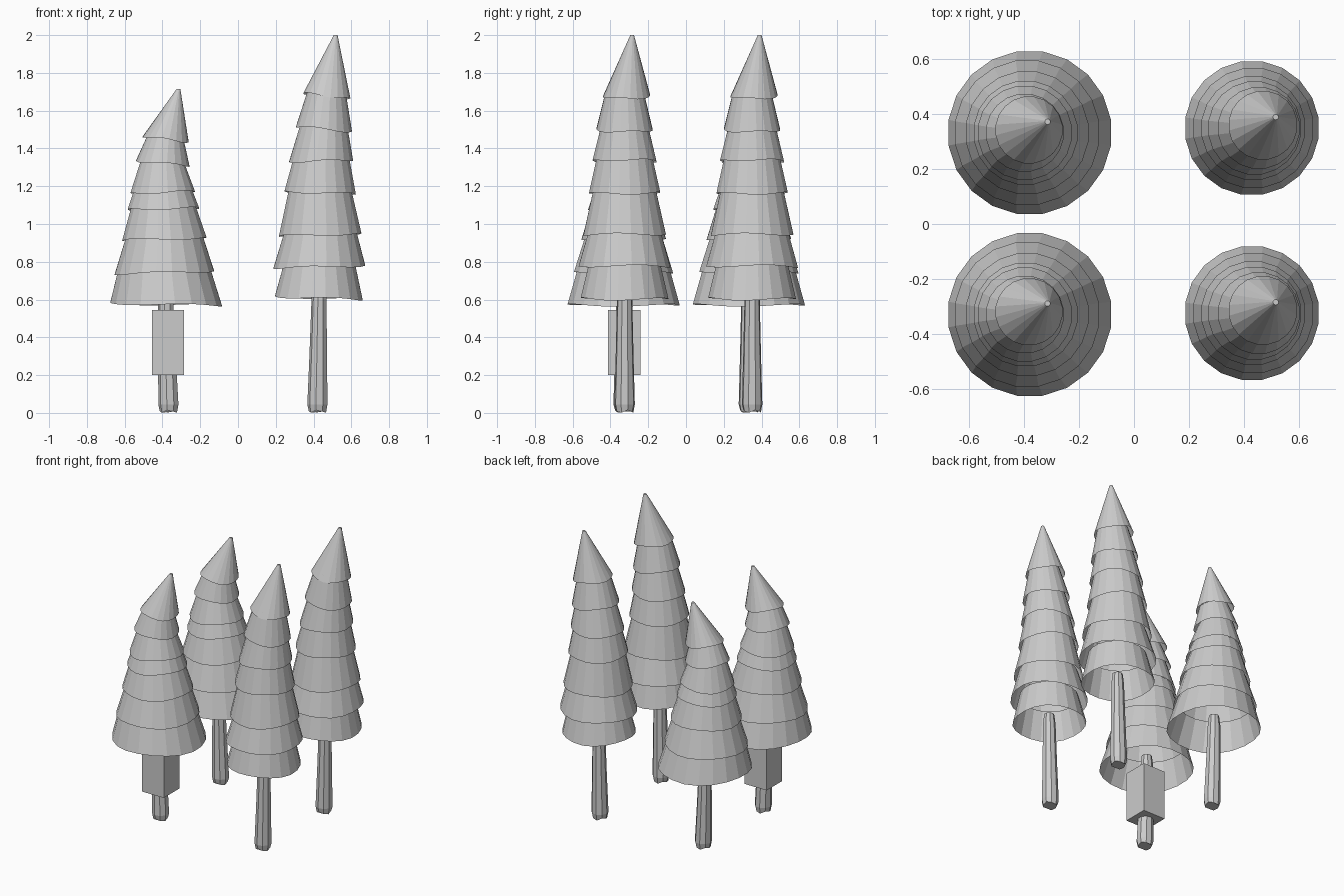
import bpy, bmesh
from math import sin, cos, pi

if "Cube" in bpy.data.objects:
    bpy.data.objects.remove(bpy.data.objects["Cube"])

SIDES = 20


def finish(bm, name):
    bmesh.ops.recalc_face_normals(bm, faces=bm.faces)
    mesh = bpy.data.meshes.new(name)
    bm.to_mesh(mesh)
    bm.free()
    ob = bpy.data.objects.new(name, mesh)
    bpy.context.collection.objects.link(ob)
    return ob


def loft(name, rings, sides, cap_bottom=False, cap_top=False):
    """Rings are (x, y, z, radius, tilt along x, wave height)."""
    bm = bmesh.new()
    loops = []
    for x, y, z, r, tilt, wave in rings:
        loops.append([bm.verts.new((x + r * cos(a), y + r * sin(a),
                                    z + tilt * cos(a) + wave * sin(3 * a + 9 * z)))
                      for a in (2 * pi * (i + .5) / sides for i in range(sides))])
    for lo, hi in zip(loops, loops[1:]):
        for i in range(sides):
            j = (i + 1) % sides
            bm.faces.new((lo[i], lo[j], hi[j], hi[i]))
    if cap_bottom:
        bm.faces.new(loops[0][::-1])
    if cap_top:
        bm.faces.new(loops[-1])
    return finish(bm, name)


def tree(label, y, tiers, apex, trunk):
    # overlapping open skirts, the last one a leaning pointed cap
    for i, (z, x, r, r_next, tilt) in enumerate(tiers):
        low = (x, y + (.01 if i == 6 else 0), z, r, tilt, .006)
        if i == 6:
            top = (apex[0], y + .04, apex[1], .01, 0, 0)
        else:
            z2, x2 = tiers[i + 1][:2]
            over = 1.2
            top = (x + (x2 - x) * over, y, z + (z2 - z) * over,
                   r + (r_next - r) * over, tiers[i + 1][4], 0)
        loft(f"{label}_branches_{i + 1}", [low, top], SIDES, cap_top=(i == 6))
    # slender tapered trunk with a chipped foot
    xb, xt, rb, rt = trunk
    loft(f"{label}_trunk", [(xb, y, .008, rb * .85, 0, .008),
                            (xb, y, .045, rb, 0, 0),
                            ((xb + xt) / 2, y, .3, (rb + rt) / 2, 0, 0),
                            (xt, y, .6, rt, 0, 0),
                            (xt, y, .67, rt * .8, 0, 0)], 9, True, True)


# rim height, centre x, rim radius, radius at the next rim, rim tilt
short_tiers = [(.573, -.38, .30, .252, -.005), (.742, -.39, .266, .21, .008),
               (.92, -.39, .226, .176, .004), (1.08, -.395, .191, .16, .005),
               (1.167, -.398, .173, .12, .007), (1.32, -.398, .143, .10, -.012),
               (1.448, -.383, .123, 0, -.016)]
tall_tiers = [(.607, .428, .235, .195, -.007), (.772, .43, .246, .198, .006),
              (.942, .435, .221, .171, .004), (1.165, .435, .191, .153, -.004),
              (1.333, .44, .171, .13, .006), (1.502, .455, .15, .107, -.016),
              (1.678, .47, .126, 0, -.015)]

for side, y_short, y_tall in (("front", -.33, -.325), ("back", .333, .35)):
    tree(f"{side}_short_tree", y_short, short_tiers, (-.315, 1.715), (-.367, -.382, .055, .041))
    tree(f"{side}_tall_tree", y_tall, tall_tiers, (.517, 2.0), (.422, .43, .055, .041))

# box around the front short trunk
bpy.ops.mesh.primitive_cube_add(size=1, location=(-.37, -.328, .373))
box = bpy.context.object
box.name = "trunk_box"
box.scale = (.17, .172, .345)
